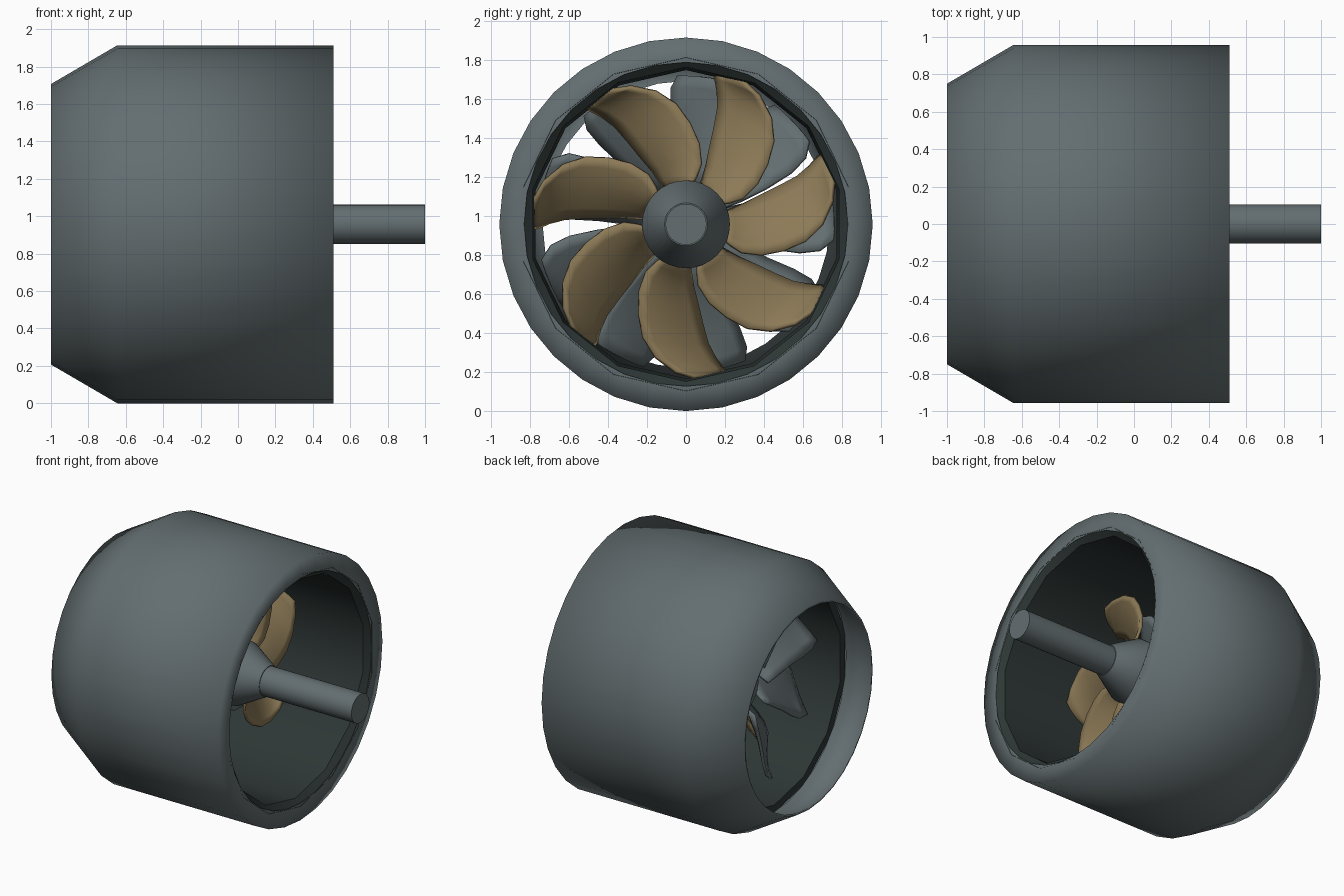
import bpy, bmesh, math

if "Cube" in bpy.data.objects:
    bpy.data.objects.remove(bpy.data.objects["Cube"])

AXIS_Z = 0.957          # height of the rotation axis


def material(name, rgb):
    m = bpy.data.materials.new(name)
    m.diffuse_color = (*rgb, 1)
    m.use_nodes = True
    m.node_tree.nodes["Principled BSDF"].inputs["Base Color"].default_value = m.diffuse_color
    return m


STEEL = material("slate_grey", (0.125, 0.155, 0.163))
DARK = material("dark_duct_grey", (0.027, 0.038, 0.036))
BRONZE = material("bronze", (0.265, 0.195, 0.095))


def finish(name, bm, mat, angle=30):
    """Turn a bmesh into a smooth-by-angle object."""
    me = bpy.data.meshes.new(name)
    bm.to_mesh(me)
    bm.free()
    me.materials.append(mat)
    ob = bpy.data.objects.new(name, me)
    bpy.context.collection.objects.link(ob)
    bpy.ops.object.select_all(action='DESELECT')
    ob.select_set(True)
    bpy.context.view_layer.objects.active = ob
    bpy.ops.object.shade_smooth_by_angle(angle=math.radians(angle))
    return ob


def polar(x, r, a):
    return (x, r * math.cos(a), AXIS_Z + r * math.sin(a))


def lathe(name, profile, sides, mat, angle=30):
    """Spin an (x, radius) profile around the x axis; radius 0 closes to a point."""
    bm = bmesh.new()
    rings = []
    for x, r in profile:
        if r == 0:
            rings.append([bm.verts.new((x, 0, AXIS_Z))] * sides)
        else:
            rings.append([bm.verts.new(polar(x, r, -math.pi / 2 + math.tau * i / sides))
                          for i in range(sides)])
    for a, b in zip(rings, rings[1:]):
        for i in range(sides):
            j = (i + 1) % sides
            quad = list(dict.fromkeys((a[j], a[i], b[i], b[j])))
            bm.faces.new(quad)
    return finish(name, bm, mat, angle)


def blade_set(name, count, start, rows, x_lead, x_trail, camber, rake, thick, mat):
    """Ring of curved blades; rows hold (radius, leading angle, trailing angle)."""
    bm = bmesh.new()
    steps = 6
    for k in range(count):
        turn = start + 360 * k / count
        grid = []
        for r, lead, trail in rows:
            line = []
            for s in range(steps + 1):
                t = s / steps
                a = math.radians(turn + lead + (trail - lead) * t)
                x = x_lead + (x_trail - x_lead) * t + camber * math.sin(math.pi * t)
                x += rake * (r - 0.22) / 0.56
                line.append(bm.verts.new(polar(x, r, a)))
            grid.append(line)
        for p, q in zip(grid, grid[1:]):
            for s in range(steps):
                bm.faces.new((p[s], q[s], q[s + 1], p[s + 1]))
    ob = finish(name, bm, mat, 50)
    mod = ob.modifiers.new("thickness", 'SOLIDIFY')
    mod.thickness = thick
    mod.offset = 0
    return ob


# Outer housing: nozzle lining, tapered nozzle, barrel and soft intake lip
lathe("housing", [(-0.72, 0.84), (-1, 0.735), (-1, 0.75), (-0.645, 0.957),
                  (0.51, 0.957), (0.51, 0.83)], 32, STEEL, angle=120)

# Faceted dark duct lining, bevelled just behind the lip
lathe("inner_duct", [(0.511, 0.855), (0.47, 0.805), (-0.72, 0.79), (-0.72, 0.85)],
      14, DARK, angle=35)

# Hub with conical front, and drive shaft
lathe("hub", [(-0.46, 0), (-0.46, 0.19), (-0.4, 0.225), (0.04, 0.225), (0.25, 0.11), (0.25, 0)],
      32, STEEL, angle=50)
lathe("drive_shaft", [(0.2, 0), (0.2, 0.105), (1, 0.105), (1, 0)], 32, STEEL)

# Seven swept rotor blades
blade_set("rotor_blades", 7, 0,
          [(0.19, -19, 17), (0.25, -25, 18), (0.32, -27, 19), (0.42, -22, 21),
           (0.52, -15, 22), (0.62, -8, 23), (0.70, 0, 25), (0.76, 9, 27), (0.785, 16, 27)],
          0.02, -0.2, 0.03, -0.08, 0.02, BRONZE)

# Nine stator vanes with rounded tips
blade_set("stator_vanes", 9, 43,
          [(0.19, -19, 19), (0.3, -20, 16), (0.45, -19, 14), (0.6, -17, 14),
           (0.7, -14, 13), (0.76, -9, 10)],
          -0.34, -0.54, 0.02, 0, 0.02, STEEL)
